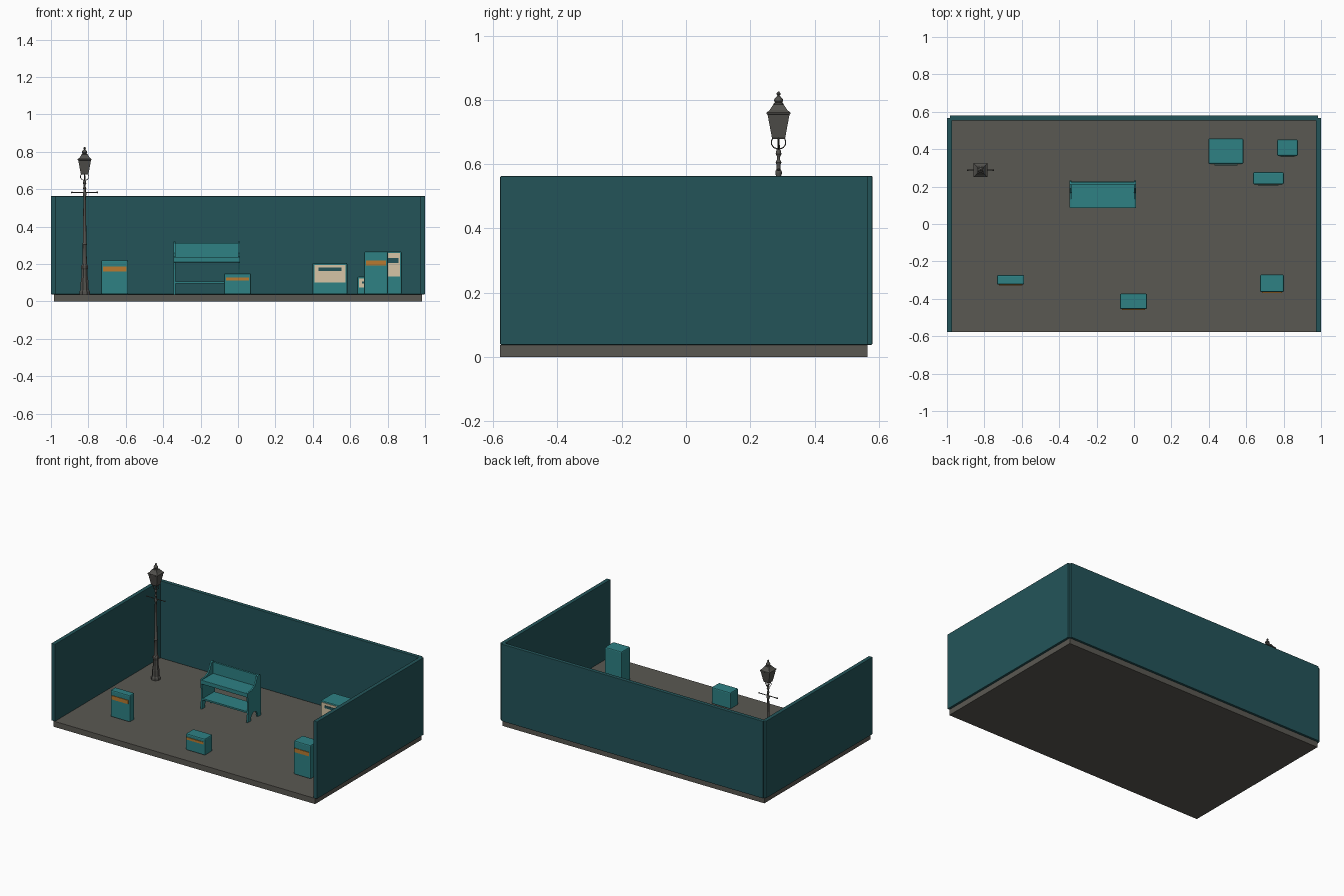
import bpy, bmesh, math
from mathutils import Matrix

if "Cube" in bpy.data.objects:
    bpy.data.objects.remove(bpy.data.objects["Cube"])


def material(name, rgb):
    m = bpy.data.materials.new(name)
    lin = [((c / 255 + 0.055) / 1.055) ** 2.4 for c in rgb]
    m.diffuse_color = (*lin, 1)
    m.use_nodes = True
    m.node_tree.nodes["Principled BSDF"].inputs["Base Color"].default_value = m.diffuse_color
    return m


FLOOR = material("warm grey", (90, 88, 82))
WALL = material("deep teal", (35, 84, 89))
TEAL = material("teal", (46, 129, 132))
ORANGE = material("ochre", (184, 122, 48))
CREAM = material("cream", (214, 197, 166))
IRON = material("iron grey", (82, 81, 77))


def finish(bm, name, mat):
    bmesh.ops.recalc_face_normals(bm, faces=bm.faces)
    me = bpy.data.meshes.new(name)
    bm.to_mesh(me)
    bm.free()
    me.materials.append(mat)
    ob = bpy.data.objects.new(name, me)
    bpy.context.collection.objects.link(ob)
    return ob


def box(name, mat, x, y, z, bevel=0.0):
    """Box from (low, high) ranges on each axis, with an optional soft edge."""
    bm = bmesh.new()
    bmesh.ops.create_cube(bm, size=1)
    for v in bm.verts:
        for i, r in enumerate((x, y, z)):
            v.co[i] = r[0] if v.co[i] < 0 else r[1]
    ob = finish(bm, name, mat)
    if bevel:
        mod = ob.modifiers.new("soft edges", "BEVEL")
        mod.width = bevel
        mod.segments = 2
    return ob


def lathe(name, mat, profile, at, sides=12, turn=0.0, smooth=True):
    """Stack of rings (radius, height) joined into a turned solid."""
    bm = bmesh.new()
    rings = []
    for r, z in profile:
        ring = []
        for i in range(sides):
            a = turn + 2 * math.pi * i / sides
            ring.append(bm.verts.new((at[0] + r * math.cos(a), at[1] + r * math.sin(a), z)))
        rings.append(ring)
    for lo, hi in zip(rings, rings[1:]):
        for i in range(sides):
            j = (i + 1) % sides
            bm.faces.new((lo[i], lo[j], hi[j], hi[i]))
    bm.faces.new(rings[0])
    bm.faces.new(rings[-1])
    ob = finish(bm, name, mat)
    if smooth:
        bpy.ops.object.select_all(action="DESELECT")
        ob.select_set(True)
        bpy.context.view_layer.objects.active = ob
        bpy.ops.object.shade_smooth_by_angle(angle=math.radians(35))
    return ob


def side_panel(name, mat, x, thick, outline):
    """Flat (y, z) outline extruded along x."""
    bm = bmesh.new()
    face = bm.faces.new([bm.verts.new((x, y, z)) for y, z in outline])
    ext = bmesh.ops.extrude_face_region(bm, geom=[face])
    for v in ext["geom"]:
        if isinstance(v, bmesh.types.BMVert):
            v.co.x += thick
    return finish(bm, name, mat)


G = 0.038  # floor top

# Floor and three walls
box("floor", FLOOR, (-0.985, 0.985), (-0.578, 0.565), (0, G))
box("back_wall", WALL, (-0.985, 0.985), (0.553, 0.58), (G, 0.563), 0.003)
for s, n in ((-1, "left_wall"), (1, "right_wall")):
    box(n, WALL, sorted((s * 0.972, s)), (-0.578, 0.567), (G, 0.563), 0.003)

# Low cabinets with an ochre band: x range, y range, top, band heights
for i, (x, y, top, band) in enumerate((
        ((-0.733, -0.587), (-0.324, -0.273), 0.22, (0.160, 0.186)),
        ((-0.075, 0.070), (-0.455, -0.372), 0.15, (0.112, 0.128)),
        ((0.674, 0.801), (-0.364, -0.270), 0.267, (0.192, 0.219)))):
    box(f"banded_cabinet_{i + 1}", TEAL, x, y, (G, top), 0.007)
    box(f"cabinet_band_{i + 1}", ORANGE, (x[0] + 0.010, x[1] - 0.010),
        (y[0] - 0.004, y[0] + 0.004), band)

# Back cabinets with a cream front and a slot: panel heights, slot heights
for i, (x, y, top, panel, slot) in enumerate((
        ((0.398, 0.585), (0.321, 0.457), 0.206, (0.102, 0.196), (0.164, 0.181)),
        ((0.765, 0.876), (0.364, 0.452), 0.267, (0.134, 0.260), (0.206, 0.231)),
        ((0.636, 0.801), (0.212, 0.277), 0.132, (0.074, 0.122), (0.096, 0.106)))):
    box(f"front_cabinet_{i + 1}", TEAL, x, y, (G, top), 0.007)
    box(f"cabinet_front_{i + 1}", CREAM, (x[0] + 0.010, x[1] - 0.010),
        (y[0] - 0.004, y[0] + 0.004), panel)
    w = x[1] - x[0]
    box(f"cabinet_slot_{i + 1}", WALL, (x[0] + 0.17 * w, x[1] - 0.17 * w),
        (y[0] - 0.007, y[0] - 0.002), slot)

# Bench: shaped ends, seat, backrest and low shelf
arch = [(0.158 + 0.038 * math.cos(math.pi * k / 8), G + 0.05 * math.sin(math.pi * k / 8))
        for k in range(9)]
end = [(0.232, G)] + arch + [(0.087, G), (0.094, 0.10), (0.094, 0.17), (0.087, 0.21),
      (0.087, 0.238), (0.13, 0.242), (0.165, 0.258), (0.180, 0.285), (0.190, 0.312),
      (0.210, 0.320), (0.226, 0.314), (0.232, 0.295)]
side_panel("left_bench_end", TEAL, -0.345, 0.011, end)
side_panel("right_bench_end", TEAL, 0.001, 0.011, end)
box("bench_seat", TEAL, (-0.343, 0.010), (0.086, 0.228), (0.209, 0.236), 0.002)
box("bench_back", TEAL, (-0.336, 0.003), (0.208, 0.222), (0.236, 0.313))
box("bench_shelf", TEAL, (-0.336, 0.003), (0.098, 0.222), (0.096, 0.107))

# Street lamp: turned post
L = (-0.82, 0.288)
lathe("lamp_foot", IRON, [(0.030, G), (0.030, 0.052), (0.024, 0.062), (0.023, 0.10),
      (0.018, 0.135), (0.017, 0.17), (0.020, 0.178), (0.020, 0.19), (0.013, 0.20)],
      L, 8, math.pi / 8, False)
lathe("lamp_post", IRON, [(0.013, 0.195), (0.012, 0.21), (0.010, 0.30), (0.013, 0.305),
      (0.010, 0.312), (0.0065, 0.56), (0.010, 0.570), (0.010, 0.578), (0.006, 0.586),
      (0.006, 0.598), (0.009, 0.606), (0.005, 0.614), (0.005, 0.624), (0.009, 0.632),
      (0.007, 0.642), (0.004, 0.650), (0.003, 0.684)], L)

# Ladder bar with ball ends
bm = bmesh.new()
at = Matrix.Translation((L[0], L[1], 0.583))
bmesh.ops.create_cone(bm, cap_ends=True, segments=8, radius1=0.0028, radius2=0.0028,
                      depth=0.14, matrix=at @ Matrix.Rotation(math.pi / 2, 4, "Y"))
for s in (-1, 1):
    bmesh.ops.create_uvsphere(bm, u_segments=8, v_segments=6, radius=0.005,
                              matrix=at @ Matrix.Translation((s * 0.068, 0, 0)))
finish(bm, "ladder_bar", IRON)

# Four curved arms carrying the lantern
for k in range(4):
    a = k * math.pi / 2
    cu = bpy.data.curves.new("lantern_arm", "CURVE")
    cu.dimensions = "3D"
    cu.bevel_depth = 0.002
    cu.bevel_resolution = 1
    sp = cu.splines.new("POLY")
    pts = [(0.005, 0.648), (0.015, 0.652), (0.022, 0.662), (0.022, 0.672), (0.018, 0.682)]
    sp.points.add(len(pts) - 1)
    for p, (r, z) in zip(sp.points, pts):
        p.co = (L[0] + r * math.cos(a), L[1] + r * math.sin(a), z, 1)
    cu.materials.append(IRON)
    bpy.context.collection.objects.link(bpy.data.objects.new(f"lantern_arm_{k + 1}", cu))

# Square lantern, roof, and finial
q = math.sqrt(2)
lathe("lantern", IRON, [(q * r, z) for r, z in ((0.018, 0.678), (0.021, 0.684),
      (0.034, 0.754), (0.037, 0.756), (0.037, 0.761), (0.028, 0.768), (0.016, 0.786))],
      L, 4, math.pi / 4, False)
lathe("lamp_finial", IRON, [(0.015, 0.782), (0.016, 0.788), (0.011, 0.792), (0.014, 0.797),
      (0.013, 0.803), (0.007, 0.810), (0.003, 0.813), (0.006, 0.817), (0.006, 0.821),
      (0.002, 0.826)], L)
